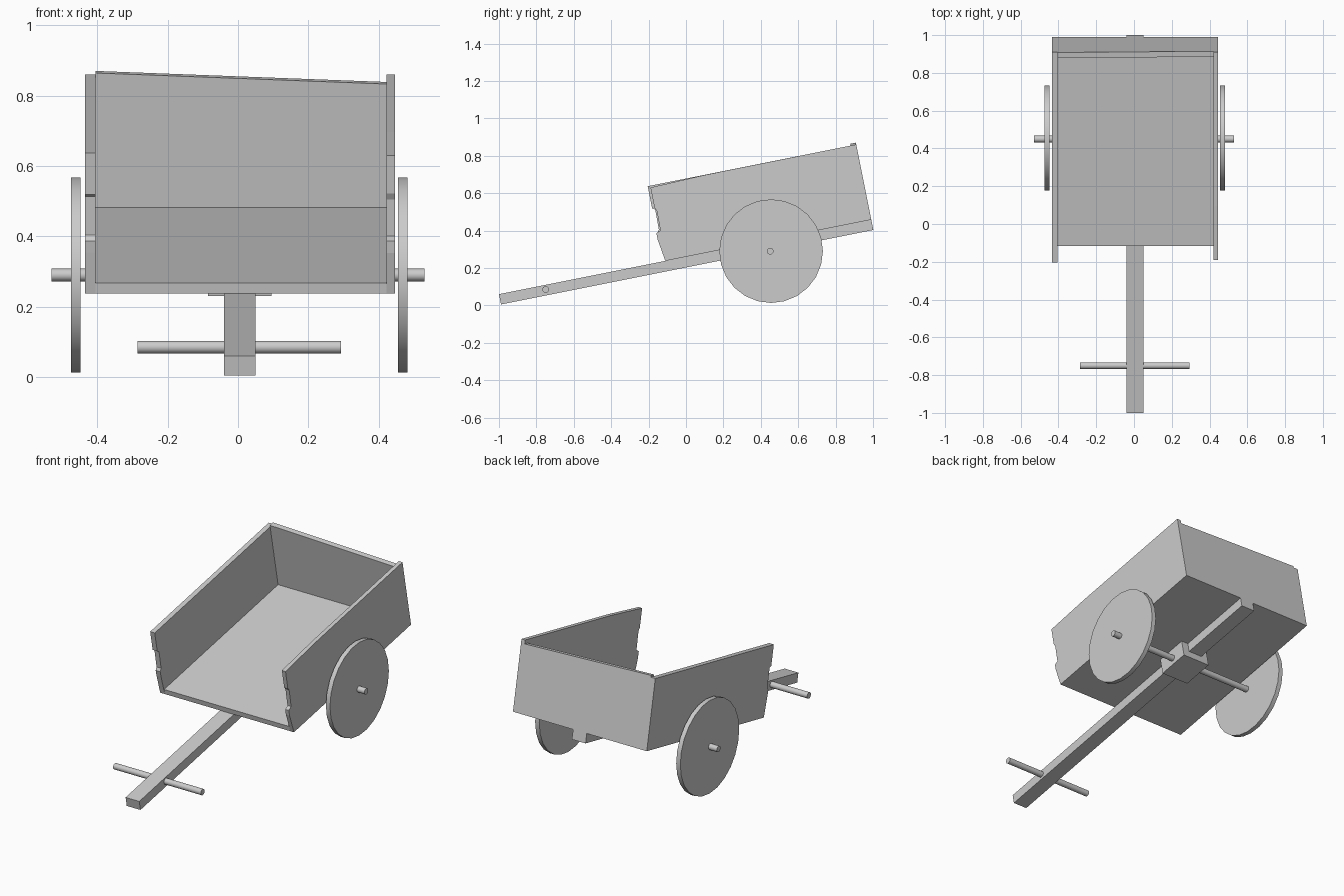
import bpy, bmesh, math

if "Cube" in bpy.data.objects:
    bpy.data.objects.remove(bpy.data.objects["Cube"])

SLOPE = math.atan(0.2)
C, S = math.cos(SLOPE), math.sin(SLOPE)


def tilt(x, u, w):
    """Cart frame (u along the pole, w above its top face) to world."""
    return (x, -1 + u * C - w * S, 0.06 + u * S + w * C)


def finish(name, bm):
    bmesh.ops.recalc_face_normals(bm, faces=bm.faces)
    mesh = bpy.data.meshes.new(name)
    bm.to_mesh(mesh)
    bm.free()
    ob = bpy.data.objects.new(name, mesh)
    bpy.context.collection.objects.link(ob)
    return ob


def slab(name, x0, x1, profile, profile1=None):
    """Extrude a tilted (u, w) profile across x; the far end may differ."""
    bm = bmesh.new()
    a = [bm.verts.new(tilt(x0, *p)) for p in profile]
    b = [bm.verts.new(tilt(x1, *p)) for p in (profile1 or profile)]
    bm.faces.new(a)
    bm.faces.new(b[::-1])
    n = len(a)
    for i in range(n):
        bm.faces.new((a[i], b[i], b[(i + 1) % n], a[(i + 1) % n]))
    return finish(name, bm)


def rect(u0, u1, w0, w1):
    return [(u0, w0), (u1, w0), (u1, w1), (u0, w1)]


def rod(name, x0, x1, y, z, r, sides):
    """Cylinder lying along x."""
    bpy.ops.mesh.primitive_cylinder_add(
        vertices=sides, radius=r, depth=x1 - x0,
        location=((x0 + x1) / 2, y, z), rotation=(0, math.pi / 2, 0))
    ob = bpy.context.object
    ob.name = name
    bpy.ops.object.shade_smooth_by_angle(angle=math.radians(35))
    return ob


# Pole under the bed, and the block that carries the axle
slab("pole", -0.04, 0.05, rect(0, 2.03, -0.056, 0))
slab("axle_block", -0.085, 0.095, rect(1.37, 1.56, -0.10, 0))

# Bed floor and the back board with its sloping top edge
slab("floor", -0.405, 0.422, rect(0.907, 2.0, 0, 0.03))
slab("back_board", -0.405, 0.422,
     rect(2.0, 2.03, 0, 0.42), rect(2.0, 2.03, 0, 0.388))

# Side boards with worn front ends
slab("left_side_board", -0.435, -0.405,
     [(0.907, 0), (2.03, 0), (2.03, 0.41), (0.893, 0.41),
      (0.893, 0.29), (0.908, 0.28), (0.906, 0.17), (0.894, 0.155), (0.896, 0.12)])
slab("right_side_board", 0.422, 0.446,
     [(0.907, 0), (2.03, 0), (2.03, 0.41), (1.2, 0.409), (0.906, 0.40),
      (0.906, 0.29), (0.915, 0.27), (0.913, 0.165), (0.889, 0.155), (0.889, 0.12)])

# Axle, wheels and pull handle
rod("axle", -0.53, 0.53, 0.45, 0.29, 0.018, 16)
rod("left_wheel", -0.475, -0.448, 0.455, 0.29, 0.277, 24)
rod("right_wheel", 0.454, 0.481, 0.455, 0.29, 0.277, 24)
rod("handle", -0.285, 0.293, -0.75, 0.085, 0.018, 16)
